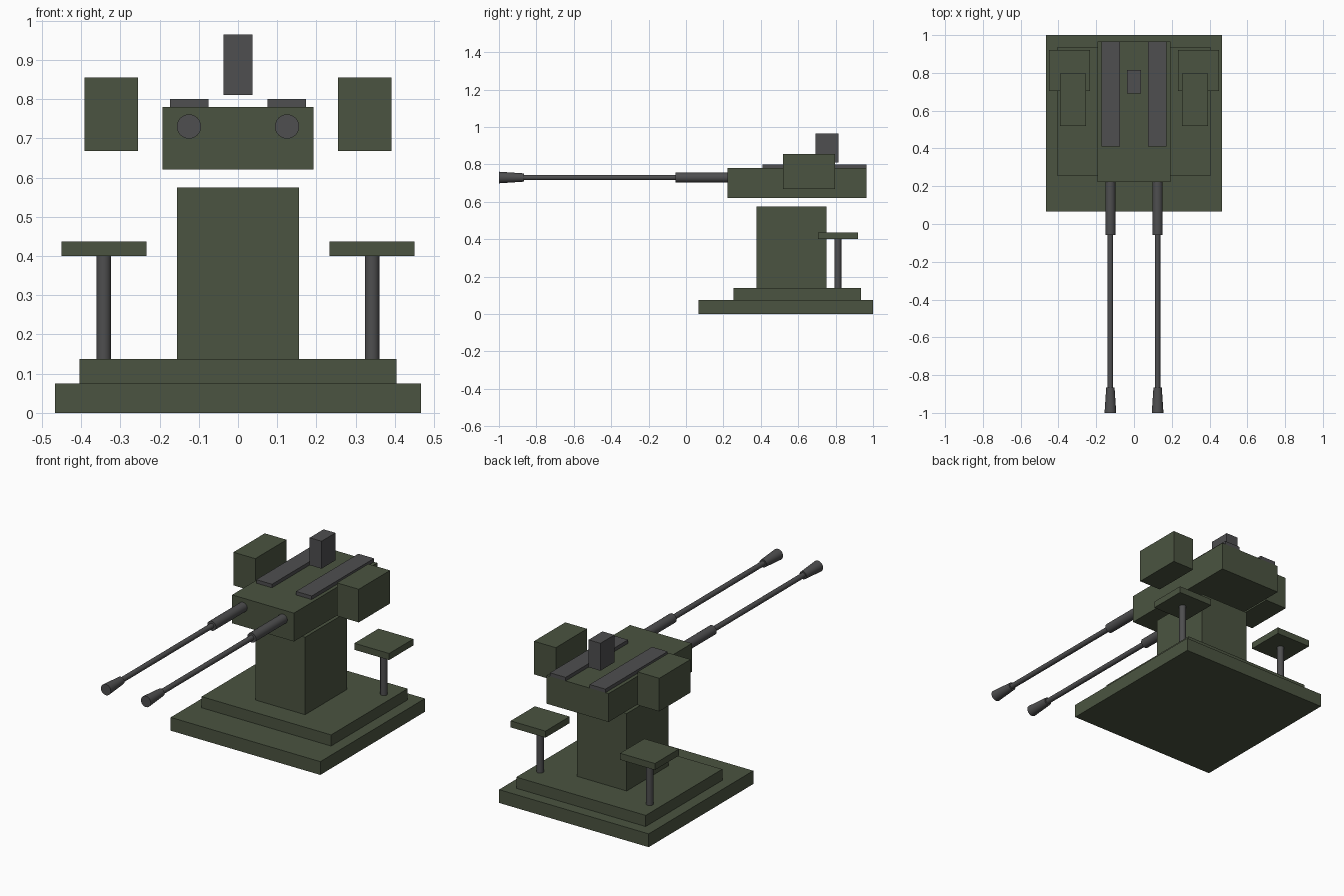
import bpy
import math

if "Cube" in bpy.data.objects:
    bpy.data.objects.remove(bpy.data.objects["Cube"])


def material(name, rgb):
    m = bpy.data.materials.new(name)
    m.diffuse_color = (*rgb, 1)
    m.use_nodes = True
    m.node_tree.nodes["Principled BSDF"].inputs["Base Color"].default_value = m.diffuse_color
    return m


GREEN = material("olive green", (0.070, 0.088, 0.052))
GREY = material("gunmetal grey", (0.077, 0.077, 0.079))


def box(name, x, y, z, mat):
    """Box from (min, max) ranges on each axis."""
    bpy.ops.mesh.primitive_cube_add(size=1, location=[sum(r) / 2 for r in (x, y, z)])
    ob = bpy.context.object
    ob.name = name
    ob.scale = [r[1] - r[0] for r in (x, y, z)]
    bpy.ops.object.transform_apply(location=False, rotation=False, scale=True)
    ob.data.materials.append(mat)


def rod(name, x, y, z, r1, r2, length, mat, along_y=False):
    """Round bar centred at x, y, z; r1 is the bottom (or front) radius."""
    rot = (-math.pi / 2, 0, 0) if along_y else (0, 0, 0)
    bpy.ops.mesh.primitive_cone_add(vertices=24, radius1=r1, radius2=r2, depth=length,
                                    location=(x, y, z), rotation=rot)
    ob = bpy.context.object
    ob.name = name
    ob.data.materials.append(mat)
    bpy.ops.object.shade_smooth_by_angle(angle=math.radians(35))


def barrel_part(name, x, y0, y1, r_front, r_back):
    rod(name, x, (y0 + y1) / 2, 0.73, r_front, r_back, y1 - y0, GREY, True)


# Stepped base and pedestal
box("base_plate", (-0.467, 0.467), (0.067, 1.0), (0, 0.075), GREEN)
box("base_step", (-0.404, 0.404), (0.253, 0.936), (0.075, 0.138), GREEN)
box("pedestal", (-0.155, 0.155), (0.377, 0.75), (0.138, 0.575), GREEN)

# Gun housing and sight
box("gun_housing", (-0.193, 0.193), (0.223, 0.966), (0.62, 0.78), GREEN)
box("sight", (-0.037, 0.037), (0.692, 0.816), (0.81, 0.965), GREY)

# Paired parts on both sides
for s, side in ((-1, "left"), (1, "right")):
    def span(a, b):
        return tuple(sorted((s * a, s * b)))

    box(f"top_rail_{side}", span(0.075, 0.173), (0.41, 0.966), (0.78, 0.80), GREY)
    box(f"ammo_box_{side}", span(0.255, 0.391), (0.518, 0.797), (0.668, 0.855), GREEN)
    box(f"seat_{side}", span(0.233, 0.45), (0.705, 0.92), (0.40, 0.437), GREEN)
    rod(f"seat_post_{side}", s * 0.342, 0.812, 0.269, 0.0185, 0.0185, 0.262, GREY)

    # Barrel with thick rear jacket and flared muzzle
    x = s * 0.125
    barrel_part(f"barrel_jacket_{side}", x, -0.057, 0.25, 0.027, 0.027)
    barrel_part(f"barrel_{side}", x, -0.90, -0.05, 0.0145, 0.0145)
    barrel_part(f"muzzle_{side}", x, -1.0, -0.865, 0.031, 0.022)
